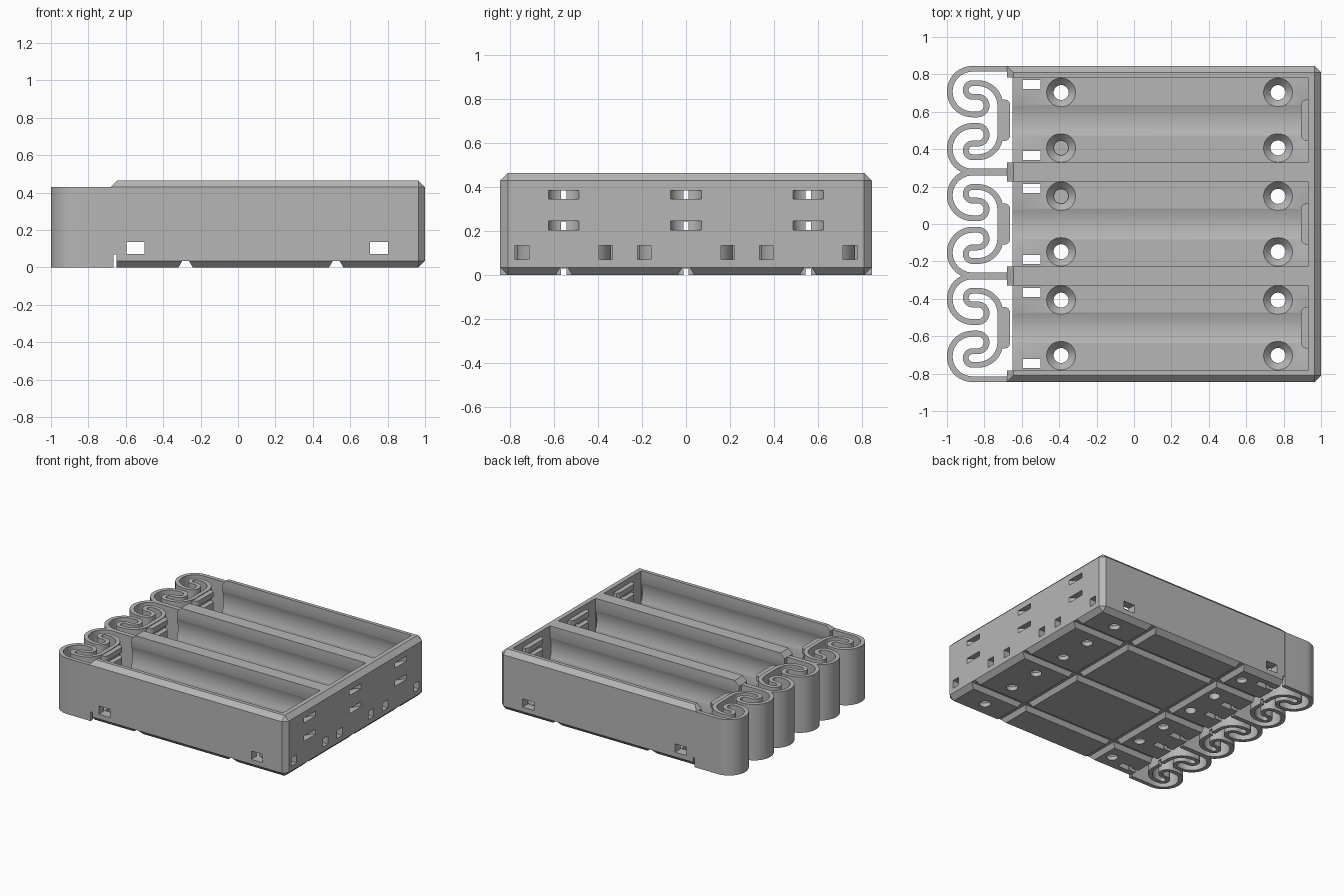
import bpy, bmesh, math
from mathutils import Vector

cube = bpy.data.objects.get("Cube")
if cube:
    bpy.data.objects.remove(cube, do_unlink=True)

grey = bpy.data.materials.new("plain_grey")
grey.use_nodes = True
grey.diffuse_color = (0.47, 0.47, 0.47, 1)
grey.node_tree.nodes["Principled BSDF"].inputs["Base Color"].default_value = (0.47, 0.47, 0.47, 1)

BAYS = (-0.555, 0, 0.555)
HALF = 0.2275            # half width of a bay
FLOOR = 0.07
SLOTS = (0.225, 0.365)   # heights of the contact slots
RIM, TOP, CH = 0.43, 0.465, 0.035


def make(name, bm):
    bmesh.ops.recalc_face_normals(bm, faces=bm.faces)
    me = bpy.data.meshes.new(name)
    bm.to_mesh(me)
    bm.free()
    ob = bpy.data.objects.new(name, me)
    me.materials.append(grey)
    bpy.context.collection.objects.link(ob)
    return ob


def box(name, x0, x1, y0, y1, z0, z1):
    return prism(name, [(x0, y0), (x1, y0), (x1, y1), (x0, y1)], z0, z1)


def prism(name, pts, lo, hi, axis="z"):
    """Extrude a flat outline from lo to hi along an axis."""
    place = {"z": lambda a, b, c: (a, b, c),
             "y": lambda a, b, c: (a, c, b),
             "x": lambda a, b, c: (c, a, b)}[axis]
    bm = bmesh.new()
    low = [bm.verts.new(place(a, b, lo)) for a, b in pts]
    high = [bm.verts.new(place(a, b, hi)) for a, b in pts]
    n = len(pts)
    bm.faces.new(low)
    bm.faces.new(high)
    for i in range(n):
        j = (i + 1) % n
        bm.faces.new((low[i], low[j], high[j], high[i]))
    return make(name, bm)


def arc(cx, cy, r, a0, a1, n=20):
    angles = [math.radians(a0 + (a1 - a0) * i / n) for i in range(n + 1)]
    return [(cx + r * math.cos(a), cy + r * math.sin(a)) for a in angles]


def cone(name, x, y, z0, z1, r0, r1):
    bm = bmesh.new()
    bmesh.ops.create_cone(bm, cap_ends=True, segments=32, radius1=r0, radius2=r1, depth=z1 - z0)
    bmesh.ops.translate(bm, verts=bm.verts, vec=(x, y, (z0 + z1) / 2))
    return make(name, bm)


def cut(target, cutter):
    cutter.hide_render = True
    mod = target.modifiers.new("cut", "BOOLEAN")
    mod.operation, mod.solver, mod.object = "DIFFERENCE", "EXACT", cutter
    graph = bpy.context.evaluated_depsgraph_get()
    graph.update()
    result = bpy.data.meshes.new_from_object(target.evaluated_get(graph))
    target.modifiers.clear()
    target.data = result
    bpy.data.objects.remove(cutter, do_unlink=True)


# Tray block with chamfered outer edges, left end kept square
tray = box("tray", -0.68, 1, -0.845, 0.845, 0, TOP)
bm = bmesh.new()
bm.from_mesh(tray.data)
edges = [e for e in bm.edges
         if not all(v.co.x < 0 for v in e.verts) or all(v.co.x < 0 and v.co.z > 0.1 for v in e.verts)]
bmesh.ops.bevel(bm, geom=edges, offset=CH, offset_type="OFFSET", segments=1, affect="EDGES")
bmesh.ops.recalc_face_normals(bm, faces=bm.faces)
bm.to_mesh(tray.data)
bm.free()

# Battery bays with a round groove in floor and walls
cut(tray, box("cutter", -0.75, -0.65, -1, 1, -0.1, FLOOR))
for yc in BAYS:
    cut(tray, box("cutter", -0.76, 0.93, yc - HALF, yc + HALF, FLOOR, 0.6))
    cut(tray, prism("cutter", arc(yc, 0.296, 0.24, 0, 354, 59), -0.77, 0.928, "x"))

# Wire openings through the side walls and dividers
for x in (-0.547, 0.753):
    cut(tray, box("cutter", x - 0.048, x + 0.048, -1, 1, FLOOR + 0.001, 0.135))

# Grooves under the floor
for x in (-0.28, 0.525):
    cut(tray, prism("cutter", [(x - 0.05, -0.02), (x + 0.05, -0.02), (x + 0.018, CH), (x - 0.018, CH)],
                    -1, 1, "y"))

for yc in BAYS:
    cut(tray, prism("cutter", [(yc - 0.05, -0.021), (yc + 0.05, -0.021), (yc + 0.017, 0.034),
                               (yc - 0.017, 0.034)], -1, 1.1, "x"))
    for s in (-1, 1):
        y = yc + s * 0.19
        # Wire openings in end wall and floor
        cut(tray, box("cutter", 0.9, 1.1, y - 0.031, y + 0.031, FLOOR + 0.002, 0.135))
        cut(tray, box("cutter", -0.595, -0.5, y - 0.024, y + 0.024, -0.1, 0.1))
        cut(tray, box("cutter", -0.7, -0.55, y - 0.014, y + 0.014, -0.1, 0.03))
        # Countersunk screw holes
        for x in (-0.39, 0.77):
            cut(tray, cone("cutter", x, yc + s * 0.148, 0.025, 0.075, 0.035, 0.082))
            cut(tray, cone("cutter", x, yc + s * 0.148, -0.1, 0.05, 0.04, 0.04))
    # Contact slots in the end wall: outer scoop and a slit
    for z in SLOTS:
        cut(tray, prism("cutter", arc(1.024, yc, 0.074, 0, 345, 23), z - 0.02, z + 0.02))
        cut(tray, box("cutter", 0.85, 1.05, yc - 0.012, yc + 0.012, z - 0.019, z + 0.019))
    # Engraved polarity marks
    y, depth = yc + 0.148, FLOOR - 0.008
    cut(tray, box("cutter", -0.15, -0.115, y - 0.058, y + 0.058, depth, 0.1))
    half = [(0.025, 0.052), (0.355, 0.052), (0.355, 0.03), (0.385, 0.03)]
    outline = half + [(a, -b) for a, b in reversed(half)]
    cut(tray, prism("cutter", [(a, y + b) for a, b in outline], depth, 0.1))
    w, r = 0.019, 0.06
    plus = [(r, w), (w, w), (w, r), (-w, r), (-w, w), (-r, w)]
    plus += [(-a, -b) for a, b in plus]
    cut(tray, prism("cutter", [(0.512 + a, y + b) for a, b in plus], depth, 0.1))


def contact_bars(name, x, d, yc):
    """Rounded bars that stand out by d and carry the contact wire."""
    out = [(x - d * 0.1, yc - 0.11)] + [(x + d * (0.3 + 0.7 * math.sin(a)), yc - 0.11 + 0.03 * (1 - math.cos(a)))
                                       for a in (0, 0.5, 1.05, math.pi / 2)]
    out += [(a, 2 * yc - b) for a, b in reversed(out)]
    low, high = SLOTS
    for z0, z1 in ((low - 0.06, low - 0.02), (low + 0.02, high - 0.02), (high + 0.02, high + 0.06)):
        prism(name, out, z0, z1)


def ribbon(pts, t):
    """Closed outline of a strip of half width t along a path."""
    p = [Vector(q) for q in pts]
    left, right = [], []
    for i, q in enumerate(p):
        d = (p[min(i + 1, len(p) - 1)] - p[max(i - 1, 0)]).normalized()
        n = Vector((-d.y, d.x)) * t
        left.append(tuple(q + n))
        right.append(tuple(q - n))
    return left + right[::-1]


# Curled springs, one mirrored pair per bay
curl = [(-0.665, 0.275)]
curl += arc(-0.863, 0.153, 0.122, 90, 270, 28)
curl += arc(-0.835, 0.078, 0.047, -90, 90)
curl += arc(-0.863, 0.1615, 0.0365, 270, 90)
curl += arc(-0.835, 0.078, 0.12, 90, 0)
path = curl + [(a, -b) for a, b in reversed(curl)]

for yc in BAYS:
    spring = prism("spring", ribbon([(a, b + yc) for a, b in path], 0.0155), 0, RIM)
    for z in SLOTS:
        cut(spring, box("cutter", -0.76, -0.6, yc - 0.012, yc + 0.012, z - 0.02, z + 0.02))
    cut(spring, box("cutter", -0.76, -0.6, yc - 0.012, yc + 0.012, -0.1, 0.03))
    contact_bars("spring_contact_bar", -0.70, 0.038, yc)
    contact_bars("end_contact_bar", 0.93, -0.037, yc)

# Smooth the round surfaces, keep edges sharp
bpy.ops.object.select_all(action="DESELECT")
for ob in bpy.context.collection.objects:
    if ob.type == "MESH" and ob.data.materials and ob.data.materials[0] == grey:
        ob.select_set(True)
        bpy.context.view_layer.objects.active = ob
bpy.ops.object.shade_smooth_by_angle(angle=math.radians(30))
